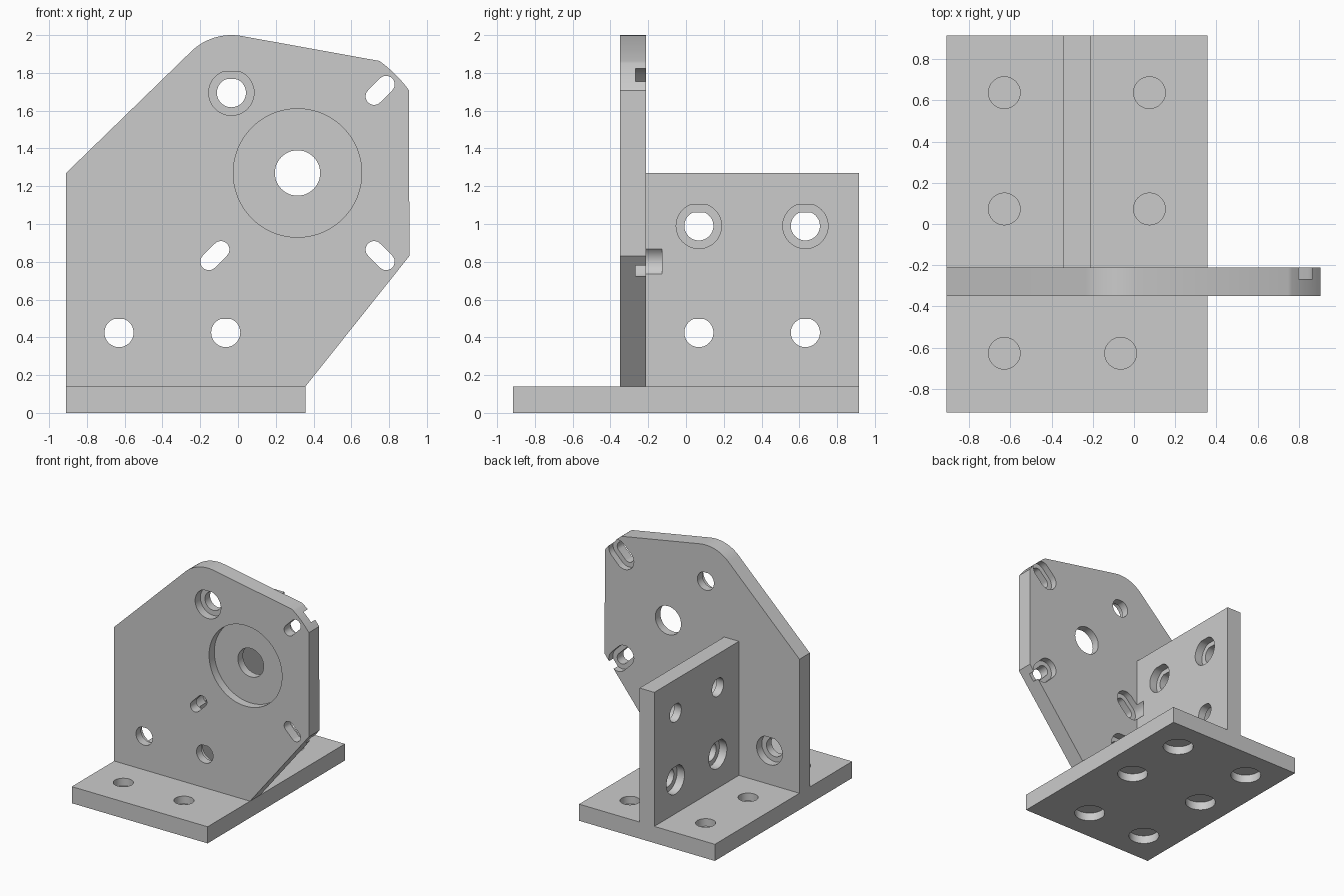
import bpy
import bmesh
from math import sin, cos, pi, radians

if "Cube" in bpy.data.objects:
    bpy.data.objects.remove(bpy.data.objects["Cube"])

grey = bpy.data.materials.new("plain grey")
grey.use_nodes = True
grey.diffuse_color = (0.6, 0.6, 0.6, 1)
grey.node_tree.nodes["Principled BSDF"].inputs["Base Color"].default_value = (0.6, 0.6, 0.6, 1)

THICK = 0.14
HOLE, HEAD, SINK = 0.077, 0.12, 0.07
FRONT, BACK = -0.35, -0.212       # faces of the motor plate
WALL_L, WALL_R = -0.345, -0.208   # faces of the rib
PLACE = {"x": lambda u, v, d: (d, u, v),
         "y": lambda u, v, d: (u, d, v),
         "z": lambda u, v, d: (u, v, d)}


def prism(name, profile, axis, lo, hi):
    """Extrude a closed 2D profile along an axis."""
    bm = bmesh.new()
    verts = [bm.verts.new(PLACE[axis](u, v, lo)) for u, v in profile]
    face = bm.faces.new(verts)
    moved = bmesh.ops.extrude_face_region(bm, geom=[face])["geom"]
    top = [e for e in moved if isinstance(e, bmesh.types.BMVert)]
    shift = PLACE[axis](0, 0, hi - lo)
    bmesh.ops.translate(bm, verts=top, vec=shift)
    bmesh.ops.recalc_face_normals(bm, faces=bm.faces)
    mesh = bpy.data.meshes.new(name)
    bm.to_mesh(mesh)
    bm.free()
    mesh.materials.append(grey)
    obj = bpy.data.objects.new(name, mesh)
    bpy.context.collection.objects.link(obj)
    return obj


def arc(u, v, r, start, end, n):
    angles = [radians(start + (end - start) * i / n) for i in range(n + 1)]
    return [(u + r * cos(a), v + r * sin(a)) for a in angles]


def circle(u, v, r, n=48):
    return arc(u, v, r, 0, 360, n)[:-1]


def flat_top(u, v, r):
    """Circle with its crown cut flat."""
    return [(a, min(b, v + 0.93 * r)) for a, b in circle(u, v, r)]


def slot(u, v, r, slope):
    """Diagonal capsule."""
    k, turn = 0.032, 45 * slope
    return (arc(u + k, v + k * slope, r, turn - 90, turn + 90, 16)
            + arc(u - k, v - k * slope, r, turn + 90, turn + 270, 16))


def cut(target, profile, axis, lo, hi):
    cutter = prism("cutter", profile, axis, lo, hi)
    cutter.hide_render = True
    mod = target.modifiers.new("cut", "BOOLEAN")
    mod.operation = "DIFFERENCE"
    mod.solver = "EXACT"
    mod.object = cutter
    bpy.context.view_layer.objects.active = target
    bpy.ops.object.modifier_apply(modifier=mod.name)
    bpy.data.objects.remove(cutter)


def rect(u0, v0, u1, v1):
    return [(u0, v0), (u1, v0), (u1, v1), (u0, v1)]


# Base with bolt holes: wide from below, narrow from above, thin web between
base = prism("base_plate", rect(-0.91, -0.915, 0.357, 0.915), "z", 0, THICK)
for x, y in [(-0.63, 0.638), (0.075, 0.638), (-0.63, 0.073),
             (0.075, 0.073), (-0.63, -0.628), (-0.065, -0.628)]:
    cut(base, circle(x, y, HEAD), "z", -0.1, SINK)
    cut(base, circle(x, y, HOLE), "z", SINK + 0.006, 0.3)

# Upright motor plate
MX, MZ, SPREAD = 0.315, 1.27, 0.4375
outline = ([(-0.91, THICK), (0.357, THICK), (0.907, 0.83)]
           + arc(MX, MZ, 0.735, 36.5, 53.8, 10)
           + arc(-0.035, 1.695, 0.305, 79.4, 133.7, 20)
           + [(-0.91, 1.27)])
plate = prism("motor_plate", outline, "y", FRONT, BACK)
cut(plate, circle(MX, MZ, 0.34, 96), "y", FRONT - 0.1, FRONT + SINK)
cut(plate, circle(MX, MZ, 0.12), "y", -0.6, 0)
for x, z, lo, hi in [(-0.035, 1.695, FRONT - 0.1, FRONT + SINK),
                     (-0.63, 0.425, BACK - SINK, BACK + 0.1),
                     (-0.065, 0.425, BACK - SINK, BACK + 0.1)]:
    cut(plate, flat_top(x, z, HOLE), "y", -0.6, 0)
    cut(plate, flat_top(x, z, HEAD), "y", lo, hi)

# Side rib with bolt holes sunk from alternate faces
rib = prism("side_rib", rect(BACK, THICK, 0.915, 1.27), "x", WALL_L, WALL_R)
for y in (0.068, 0.632):
    for z, lo, hi in [(0.99, WALL_R - SINK, 0), (0.425, -0.6, WALL_L + SINK)]:
        cut(rib, flat_top(y, z, HOLE), "x", -0.7, 0.1)
        cut(rib, flat_top(y, z, HEAD), "x", lo, hi)

# Motor screw slots with head pockets on the back, one biting into the rib
for sx, sz in [(1, 1), (1, -1), (-1, -1)]:
    x, z = MX + sx * SPREAD, MZ + sz * SPREAD
    cut(plate, slot(x, z, 0.045, sx * sz), "y", -0.6, 0)
    cut(plate, slot(x, z, 0.085, sx * sz), "y", -0.268, -0.128)
cut(rib, slot(MX - SPREAD, MZ - SPREAD, 0.085, 1), "y", -0.268, -0.128)

# Smooth bores, crisp edges
bpy.ops.object.select_all(action="DESELECT")
for part in (base, plate, rib):
    part.select_set(True)
bpy.context.view_layer.objects.active = base
bpy.ops.object.shade_smooth_by_angle(angle=radians(30))
